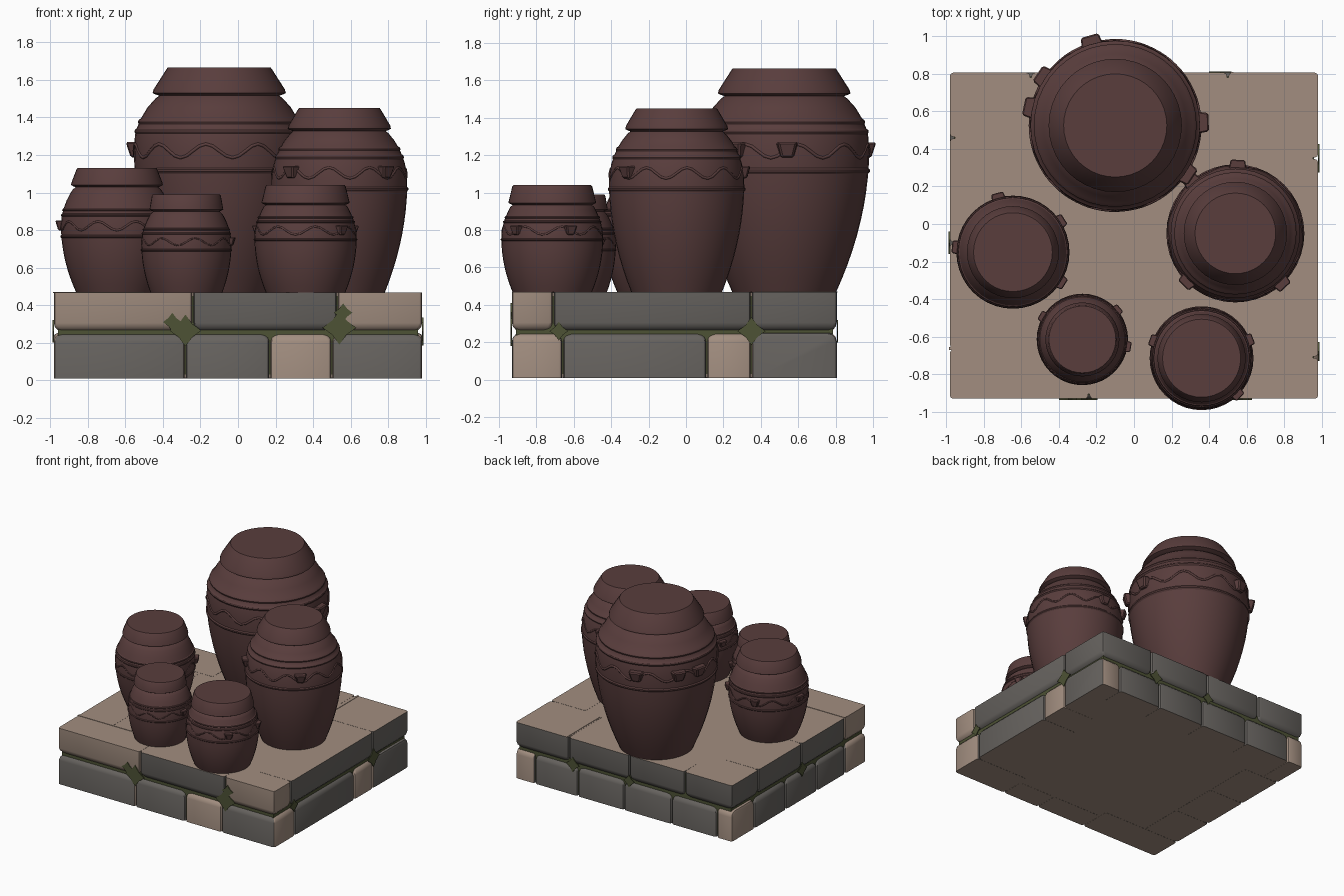
import bpy, bmesh
from math import sin, cos, pi, radians
from mathutils import Matrix, Vector

cube = bpy.data.objects.get("Cube")
if cube:
    bpy.data.objects.remove(cube, do_unlink=True)


def material(name, color):
    m = bpy.data.materials.new(name)
    m.use_nodes = True
    m.diffuse_color = (*color, 1)
    node = next(n for n in m.node_tree.nodes if n.type == "BSDF_PRINCIPLED")
    node.inputs["Base Color"].default_value = (*color, 1)
    node.inputs["Roughness"].default_value = 0.9
    return m


CLAY = material("brown clay", (0.1, 0.047, 0.046))
BEIGE = material("beige stone", (0.36, 0.27, 0.215))
GREY = material("grey stone", (0.135, 0.125, 0.115))
MOSS = material("green moss", (0.075, 0.085, 0.035))


def finish(bm, name, mats, smooth=None):
    bmesh.ops.recalc_face_normals(bm, faces=bm.faces[:])
    mesh = bpy.data.meshes.new(name)
    bm.to_mesh(mesh)
    bm.free()
    for m in mats:
        mesh.materials.append(m)
    ob = bpy.data.objects.new(name, mesh)
    bpy.context.collection.objects.link(ob)
    if smooth:
        bpy.ops.object.select_all(action="DESELECT")
        ob.select_set(True)
        bpy.context.view_layer.objects.active = ob
        bpy.ops.object.shade_smooth_by_angle(angle=radians(smooth))
    return ob


def box_mesh(lo, hi):
    lo, hi = Vector(lo), Vector(hi)
    bm = bmesh.new()
    bmesh.ops.create_cube(bm, size=1, matrix=Matrix.Translation((lo + hi) / 2)
                          @ Matrix.Diagonal((*(hi - lo), 1)))
    return bm


# ---- stone platform ----
X, Y0, Y1 = 0.985, -0.935, 0.81
BOTTOM, JOINT, TOP = 0.01, 0.255, 0.468
finish(box_mesh((-X + .025, Y0 + .025, BOTTOM + .02), (X - .025, Y1 - .025, TOP - .02)),
       "moss_core", [MOSS])
for nm, a, b in (("top_paving", TOP - .03, TOP - .001), ("underside", BOTTOM + .001, BOTTOM + .03)):
    finish(box_mesh((-X + .03, Y0 + .03, a), (X - .03, Y1 - .03, b)), nm, [BEIGE])


def stone(name, x0, x1, y0, y1, upper, end_mat, side_mat):
    """Block rounded at its joints; the platform's top and underside stay flat."""
    z0, z1 = (JOINT, TOP) if upper else (BOTTOM, JOINT)
    g = 0.004
    bm = box_mesh((x0 + g, y0 + g, z0 + g * upper), (x1 - g, y1 - g, z1 - g * (not upper)))
    joint = z0 + g if upper else z1 - g
    flat = z1 if upper else z0

    def along(e, axis):
        d = e.verts[1].co - e.verts[0].co
        return abs(d[axis]) > 0.9 * d.length

    # large rounding in the wall plane beside the course joint
    axes = (0, 1) if x1 - x0 > 0.3 else (0,)
    deep = [e for e in bm.edges if all(abs(v.co.z - joint) < 1e-4 for v in e.verts)
            and any(along(e, a) for a in axes)]
    bmesh.ops.bevel(bm, geom=deep, offset=0.045, segments=3, profile=0.5, affect="EDGES")
    # small rounding on the remaining edges, except the flat outside rim
    rest = [e for e in bm.edges if len(e.link_faces) == 2 and e.calc_face_angle(0) > 0.9
            and not all(abs(v.co.z - flat) < 1e-4 for v in e.verts)]
    bmesh.ops.bevel(bm, geom=rest, offset=0.018, segments=2, profile=0.5, affect="EDGES")
    bm.normal_update()
    for f in bm.faces:
        n = f.normal
        if abs(n.z) > 0.8 and abs(f.calc_center_median().z - flat) < 0.01:
            f.material_index = 0
        else:
            f.material_index = 1 if abs(n.y) >= abs(n.x) else 2
    finish(bm, name, [BEIGE, end_mat, side_mat], 40)


# rows along x: (x0, x1, depth, front colour, side colour)
G, B = GREY, BEIGE
front_upper = [(-X, -.24, .27, B, B), (-.24, .53, .2, G, G), (.53, X, .225, B, B)]
front_lower = [(-X, -.28, .27, G, B), (-.28, .17, .2, G, G), (.17, .5, .2, B, B), (.5, X, .275, G, B)]
back_upper = [(-X, -.55, .35, G, G), (-.55, -.05, .2, G, G), (-.05, .5, .2, G, G), (.5, X, .46, G, G)]
back_lower = [(-X, -.84, .3, B, B), (-.84, -.43, .2, G, G), (-.43, 0, .2, G, G),
              (0, .42, .2, G, G), (.42, .81, .2, G, G), (.81, X, .46, B, G)]
for label, row, upper in (("front_upper", front_upper, True), ("front_lower", front_lower, False),
                          ("back_upper", back_upper, True), ("back_lower", back_lower, False)):
    for i, (x0, x1, d, c1, c2) in enumerate(row):
        ya, yb = (Y0, Y0 + d) if "front" in label else (Y1 - d, Y1)
        stone(f"{label}_stone_{i + 1}", x0, x1, ya, yb, upper, c1, c2)

# side rows fill the space between the corner stones
right_upper = [(-.71, .35, G)]
right_lower = [(-.66, .11, G), (.11, .35, B)]
left_upper = [(-.665, -.1, G), (-.1, .46, G)]
left_lower = [(-.665, -.3, G), (-.3, .1, G), (.1, .51, G)]
for label, row, upper in (("right_upper", right_upper, True), ("right_lower", right_lower, False),
                          ("left_upper", left_upper, True), ("left_lower", left_lower, False)):
    for i, (y0, y1, c) in enumerate(row):
        xa, xb = (X - .32, X) if "right" in label else (-X, -X + .32)
        stone(f"{label}_stone_{i + 1}", xa, xb, y0, y1, upper, c, c)

# raised paving seams
for i, (xa, xb, ya, yb) in enumerate([(.515, .53, .37, Y1), (.15, .165, -.36, -.03), (-X, -.5, -.67, -.655)]):
    finish(box_mesh((xa, ya, TOP - .002), (xb, yb, TOP + .003)), f"paving_seam_{i + 1}", [BEIGE])


# moss clumps in the wall joints
def moss_patch(name, center, side, size):
    bm = bmesh.new()
    n = 8
    ring = []
    for i in range(n):
        a = 2 * pi * i / n
        r = size * (1 if i % 2 == 0 else 0.6)
        u, w = r * cos(a), r * sin(a)
        off = (0, u, w) if side else (u, 0, w)
        ring.append(bm.verts.new(Vector(center) + Vector(off)))
    face = bm.faces.new(ring)
    out = bmesh.ops.extrude_face_region(bm, geom=[face])
    step = Vector((.006, 0, 0)) if side else Vector((0, .006, 0))
    for v in out["geom"]:
        if isinstance(v, bmesh.types.BMVert):
            v.co += step
    finish(bm, name, [MOSS])


for i, (c, side, size) in enumerate([((-.28, Y0 - .002, .265), False, .085), ((-.35, Y0 - .002, .31), False, .05),
                                     ((.54, Y0 - .002, .28), False, .09), ((.56, Y0 - .002, .36), False, .05),
                                     ((X - .004, .35, .26), True, .075), ((X - .004, -.68, .26), True, .05),
                                     ((.46, Y1 - .004, .26), False, .06), ((-.05, Y1 - .004, .26), False, .05),
                                     ((-X - .002, -.1, .26), True, .06)]):
    moss_patch(f"moss_patch_{i + 1}", c, side, size)


# ---- clay jars ----
def jar(name, x, y, R, base, lid_z, top_z, lid_r, top_r, widest, lug_t, lugs, waves):
    height = lid_z - TOP
    neck = 0.9 * lid_r / R

    def radius(t):
        if t < widest:
            return R * (1 - (1 - base) * ((widest - t) / widest) ** 2)
        return R * (1 - (1 - neck) * ((t - widest) / (1 - widest)) ** 2)

    # body profile with raised throwing rings
    rings = (lug_t - .11, lug_t + .09, lug_t + .14)
    pts = [(i / 14, 0) for i in range(14) if all(abs(i / 14 - r) > .02 for r in rings)]
    for r in rings:
        pts += [(r - .014, 0), (r - .004, .011), (r + .006, .011), (r + .014, 0)]
    prof = [(0, TOP - .004)]
    prof += [(radius(t) + o * R * 1.6, TOP + t * height) for t, o in sorted(pts)]
    # collar, overhanging lid and flat top
    lip = 0.02 * (R / .46) ** .5
    prof += [(neck * R * 1.06, lid_z - 1.4 * lip), (neck * R, lid_z - .7 * lip),
             (lid_r * .95, lid_z - .4 * lip), (lid_r, lid_z), (lid_r * .985, lid_z + lip),
             (top_r + .006, top_z - .008), (top_r, top_z), (0, top_z)]
    bm = bmesh.new()
    verts = [bm.verts.new((r, 0, z)) for r, z in prof]
    edges = [bm.edges.new(p) for p in zip(verts, verts[1:])]
    bmesh.ops.spin(bm, geom=verts + edges, cent=(0, 0, 0), axis=(0, 0, 1),
                   angle=2 * pi, steps=40, use_duplicate=False)
    bmesh.ops.remove_doubles(bm, verts=bm.verts[:], dist=1e-4)
    body = finish(bm, f"{name}_body", [CLAY], 32)
    body.location = (x, y, 0)

    # wavy relief band
    cu = bpy.data.curves.new(f"{name}_wave_band", "CURVE")
    cu.dimensions = "3D"
    cu.bevel_depth = 0.02 * R
    cu.bevel_resolution = 1
    sp = cu.splines.new("POLY")
    n = waves * 8
    sp.points.add(n - 1)
    sp.use_cyclic_u = True
    for i, p in enumerate(sp.points):
        a = 2 * pi * i / n
        t = lug_t - .01 + .08 * R / height * sin(a * waves)
        r = radius(t) - .003
        p.co = (x + r * cos(a), y + r * sin(a), TOP + t * height, 1)
    cu.materials.append(CLAY)
    bpy.context.collection.objects.link(bpy.data.objects.new(cu.name, cu))

    # lug handles, narrower towards the bottom
    for i, deg in enumerate(lugs):
        bm = box_mesh((-.07 * R, -.14 * R, -.1 * R), (.1 * R, .14 * R, .08 * R))
        for v in bm.verts:
            if v.co.z < 0:
                v.co.y *= .6
            if v.co.x > 0:
                v.co.y *= .8
                v.co.x *= .5 if v.co.z < 0 else 1
        bmesh.ops.bevel(bm, geom=bm.edges[:], offset=.02 * R, segments=1, affect="EDGES")
        bm.transform(Matrix.Translation((x, y, TOP + lug_t * height))
                     @ Matrix.Rotation(radians(deg), 4, "Z")
                     @ Matrix.Translation((radius(lug_t), 0, 0)))
        finish(bm, f"{name}_lug_{i + 1}", [CLAY])


jar("large_jar", -.10, .525, .455, .61, 1.53, 1.665, .355, .275, .73, .72, (2, -34, 106, 146, 168), 10)
jar("tall_jar", .54, -.05, .362, .67, 1.34, 1.45, .275, .215, .68, .74, (-47, 88, 130, 225), 10)
jar("left_jar", -.645, -.15, .298, .73, 1.04, 1.13, .245, .21, .62, .63, (105, 175, -32, 33), 9)
jar("small_jar", -.275, -.615, .24, .8, .91, .99, .197, .178, .58, .62, (-9, 40, 150), 8)
jar("front_jar", .36, -.715, .272, .78, .945, 1.04, .235, .208, .6, .7, (-45, 21, 160), 8)
